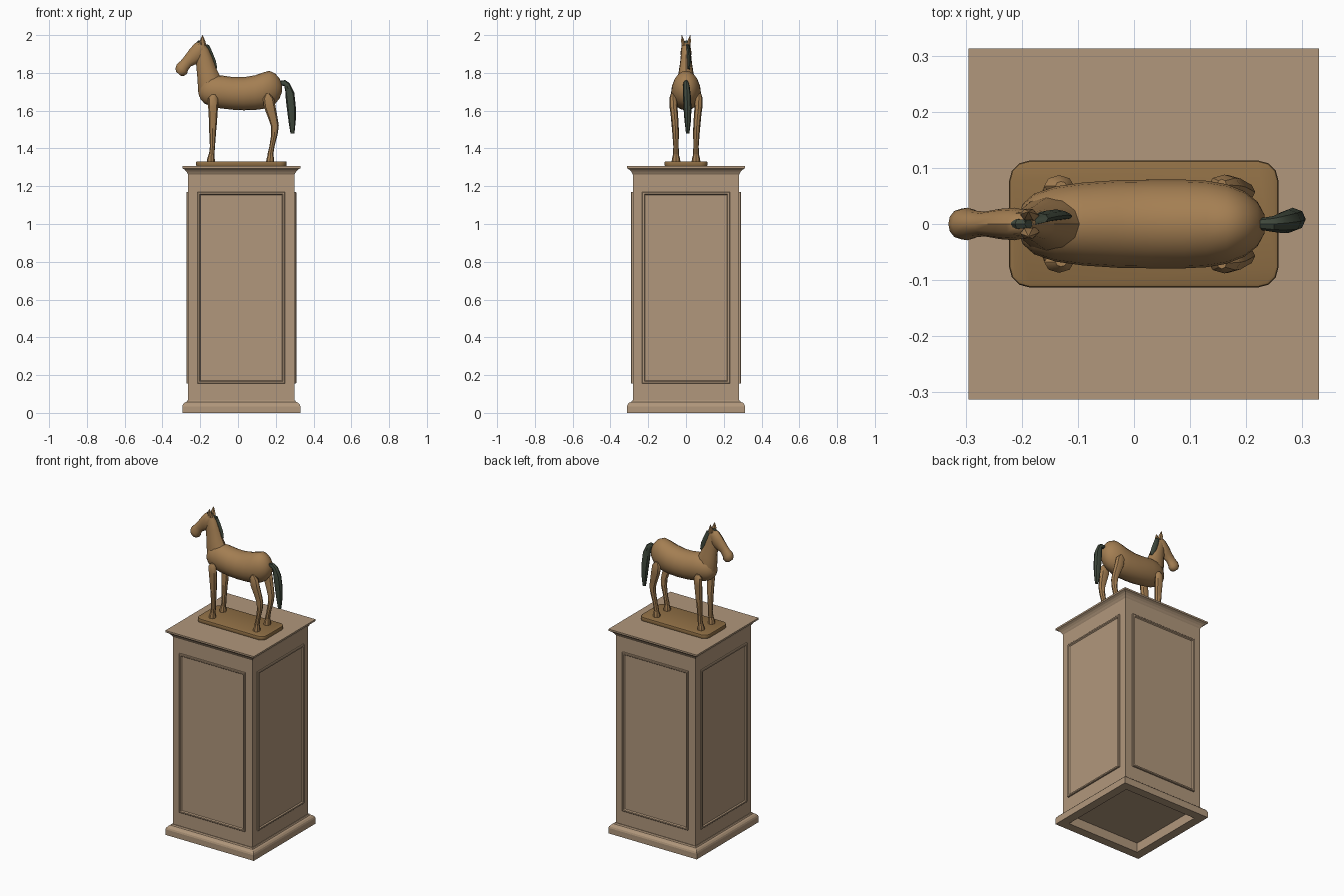
import bpy, bmesh, math
from mathutils import Matrix, Vector


def material(name, rgb):
    m = bpy.data.materials.new(name)
    m.diffuse_color = (*rgb, 1)
    return m


STONE = material("stone", (0.44, 0.31, 0.20))
BROWN = material("brown", (0.37, 0.21, 0.085))
PLATE = material("plate_brown", (0.28, 0.16, 0.06))
DARK = material("dark_green", (0.05, 0.065, 0.045))
CX = 0.0175


def finish(name, bm, mat, angle=None):
    bmesh.ops.recalc_face_normals(bm, faces=bm.faces[:])
    me = bpy.data.meshes.new(name)
    bm.to_mesh(me)
    bm.free()
    me.materials.append(mat)
    if angle:
        me.shade_smooth()
        me.set_sharp_from_angle(angle=math.radians(angle))
    ob = bpy.data.objects.new(name, me)
    bpy.context.collection.objects.link(ob)
    return ob


def skin(rings, loop=False):
    """Bridge equal point rings; cap the ends, or join last to first."""
    bm = bmesh.new()
    vs = [[bm.verts.new(p) for p in r] for r in rings]
    pairs = list(zip(vs, vs[1:])) + ([(vs[-1], vs[0])] if loop else [])
    n = len(vs[0])
    for a, b in pairs:
        for i in range(n):
            j = (i + 1) % n
            bm.faces.new((a[i], a[j], b[j], b[i]))
    if not loop:
        bm.faces.new(vs[0])
        bm.faces.new(vs[-1])
    return bm


def rect_loft(name, levels, matrix, loop=False):
    """levels: (half width, half height, level)"""
    rings = [[matrix @ Vector((sx * w, sy * h, z)) for sx, sy in
              ((-1, -1), (1, -1), (1, 1), (-1, 1))] for w, h, z in levels]
    return finish(name, skin(rings, loop), STONE)


def loft(name, sections, mat, sides=12, angle=40):
    """sections: (x1, z1, x2, z2, half depth, y centre) - outline end points"""
    rings = []
    for x1, z1, x2, z2, ry, yc in sections:
        c = Vector(((x1 + x2) / 2, yc, (z1 + z2) / 2))
        h = Vector(((x2 - x1) / 2, 0, (z2 - z1) / 2))
        rings.append([c + h * math.cos(t) + Vector((0, ry * math.sin(t), 0))
                      for t in (2 * math.pi * i / sides for i in range(sides))])
    return finish(name, skin(rings), mat, angle)


# Pedestal: hollow plinth, shaft, cornice
mid = Matrix.Translation((CX, 0, 0))
sq = lambda pts: [(r, r, z) for r, z in pts]
rect_loft("plinth", sq([(.257, .064), (.257, 0), (.3125, 0), (.3125, .035), (.309, .045),
                        (.301, .054), (.290, .058), (.286, .066)]), mid, True)
rect_loft("shaft", sq([(.281, .06), (.281, 1.268)]), mid)
rect_loft("cornice", sq([(.281, 1.262), (.285, 1.268), (.290, 1.277), (.299, 1.287),
                         (.3125, 1.295), (.3125, 1.306)]), mid)

# Moulded panel on each side
for k, side in enumerate(("front", "right", "back", "left")):
    m = (mid @ Matrix.Rotation(k * math.pi / 2, 4, 'Z')
         @ Matrix.Translation((0, -.281, .6625)) @ Matrix.Rotation(math.pi / 2, 4, 'X'))
    prof = [(0, -.004), (0, .007), (.003, .010), (.011, .010), (.016, .003)]
    rect_loft("panel_" + side, [(.232 - i, .508 - i, d) for i, d in prof], m)

# Rounded base plate
bm = bmesh.new()
bmesh.ops.create_cube(bm, size=1, matrix=Matrix.Translation((CX, 0, 1.319))
                      @ Matrix.Diagonal((.48, .226, .026, 1)))
edges = [e for e in bm.edges if abs(e.verts[0].co.z - e.verts[1].co.z) > .01]
bmesh.ops.bevel(bm, geom=edges, offset=.036, segments=3, profile=.5, affect='EDGES')
edges = [e for e in bm.edges if abs(e.verts[0].co.z - e.verts[1].co.z) < .001]
bmesh.ops.bevel(bm, geom=edges, offset=.006, segments=2, profile=.5, affect='EDGES')
finish("base_plate", bm, PLATE, 35)

# Barrel of the horse: (x, bottom, top, half width)
body = [(-.208, 1.685, 1.705, .012), (-.198, 1.660, 1.735, .036), (-.178, 1.638, 1.768, .054),
        (-.14, 1.622, 1.785, .067), (-.09, 1.612, 1.787, .074), (-.03, 1.605, 1.778, .078),
        (.03, 1.602, 1.777, .079), (.09, 1.604, 1.787, .079), (.13, 1.609, 1.801, .077),
        (.165, 1.618, 1.811, .071), (.197, 1.636, 1.797, .058), (.22, 1.665, 1.770, .040),
        (.233, 1.70, 1.735, .016)]
loft("body", [(x, b, x, t, w, 0) for x, b, t, w in body], BROWN, 20)

# Neck and head
loft("neck", [(-.205, 1.675, -.085, 1.765, .048, 0), (-.211, 1.70, -.098, 1.788, .048, 0),
              (-.214, 1.76, -.118, 1.83, .040, 0), (-.220, 1.83, -.138, 1.885, .031, 0),
              (-.226, 1.89, -.155, 1.925, .026, 0), (-.226, 1.945, -.180, 1.958, .021, 0)],
     BROWN, 12)
loft("head", [(-.188, 1.964, -.172, 1.935, .016, 0), (-.207, 1.966, -.178, 1.895, .025, 0),
              (-.228, 1.957, -.198, 1.858, .029, 0), (-.255, 1.927, -.222, 1.846, .027, 0),
              (-.284, 1.887, -.249, 1.835, .022, 0), (-.304, 1.863, -.265, 1.814, .024, 0),
              (-.324, 1.846, -.270, 1.795, .029, 0), (-.331, 1.825, -.287, 1.784, .027, 0),
              (-.328, 1.806, -.304, 1.785, .015, 0)], BROWN, 12)

# Ears, legs and hooves, both sides
for s, side in ((-1, "near"), (1, "far")):
    loft("ear_" + side, [(-.200, 1.945, -.168, 1.945, .010, s * .014),
                         (-.203, 1.968, -.173, 1.968, .011, s * .017),
                         (-.189, 2.0, -.187, 2.0, .001, s * .022)], BROWN, 6)
    # leg sections: (z, x1, x2, half depth, y)
    legs = {"front_leg": [(1.685, -.140, -.120, .008, .068), (1.665, -.160, -.107, .019, .068),
                          (1.62, -.158, -.106, .020, .065), (1.53, -.153, -.112, .019, .058),
                          (1.50, -.153, -.115, .018, .056), (1.41, -.149, -.122, .014, .053),
                          (1.375, -.153, -.124, .016, .053), (1.36, -.153, -.126, .014, .053)],
            "back_leg": [(1.69, .148, .165, .010, .070), (1.665, .132, .190, .020, .068),
                         (1.62, .137, .199, .021, .066), (1.56, .160, .210, .019, .060),
                         (1.52, .174, .216, .018, .057), (1.475, .176, .210, .017, .055),
                         (1.41, .166, .193, .014, .053), (1.375, .157, .188, .016, .053),
                         (1.36, .157, .184, .014, .053)]}
    for name, secs in legs.items():
        loft(f"{name}_{side}", [(a, z, b, z, r, s * y) for z, a, b, r, y in secs], BROWN, 8)
    for name, x in (("front_hoof", -.143), ("back_hoof", .171)):
        loft(f"{name}_{side}", [(x - .022, 1.329, x + .020, 1.329, .023, s * .053),
                                (x - .021, 1.343, x + .020, 1.343, .022, s * .053),
                                (x - .012, 1.370, x + .016, 1.370, .015, s * .053)], BROWN, 8)

# Forelock, mane and tail
loft("forelock", [(-.195, 1.972, -.180, 1.955, .008, 0), (-.212, 1.970, -.200, 1.955, .010, 0),
                  (-.222, 1.958, -.216, 1.945, .005, 0)], DARK, 6)
loft("mane", [(-.195, 1.972, -.178, 1.950, .007, .004), (-.180, 1.945, -.153, 1.948, .009, .010),
              (-.175, 1.90, -.135, 1.908, .010, .014), (-.160, 1.85, -.117, 1.863, .010, .016),
              (-.135, 1.81, -.110, 1.825, .006, .014)], DARK, 8)
loft("tail", [(.222, 1.735, .222, 1.758, .010, 0), (.245, 1.730, .250, 1.762, .014, 0),
              (.250, 1.705, .274, 1.745, .018, .002), (.253, 1.66, .298, 1.695, .021, .005),
              (.260, 1.60, .306, 1.62, .021, .008), (.268, 1.54, .306, 1.55, .017, .009),
              (.278, 1.48, .299, 1.48, .009, .009)], DARK, 8)
